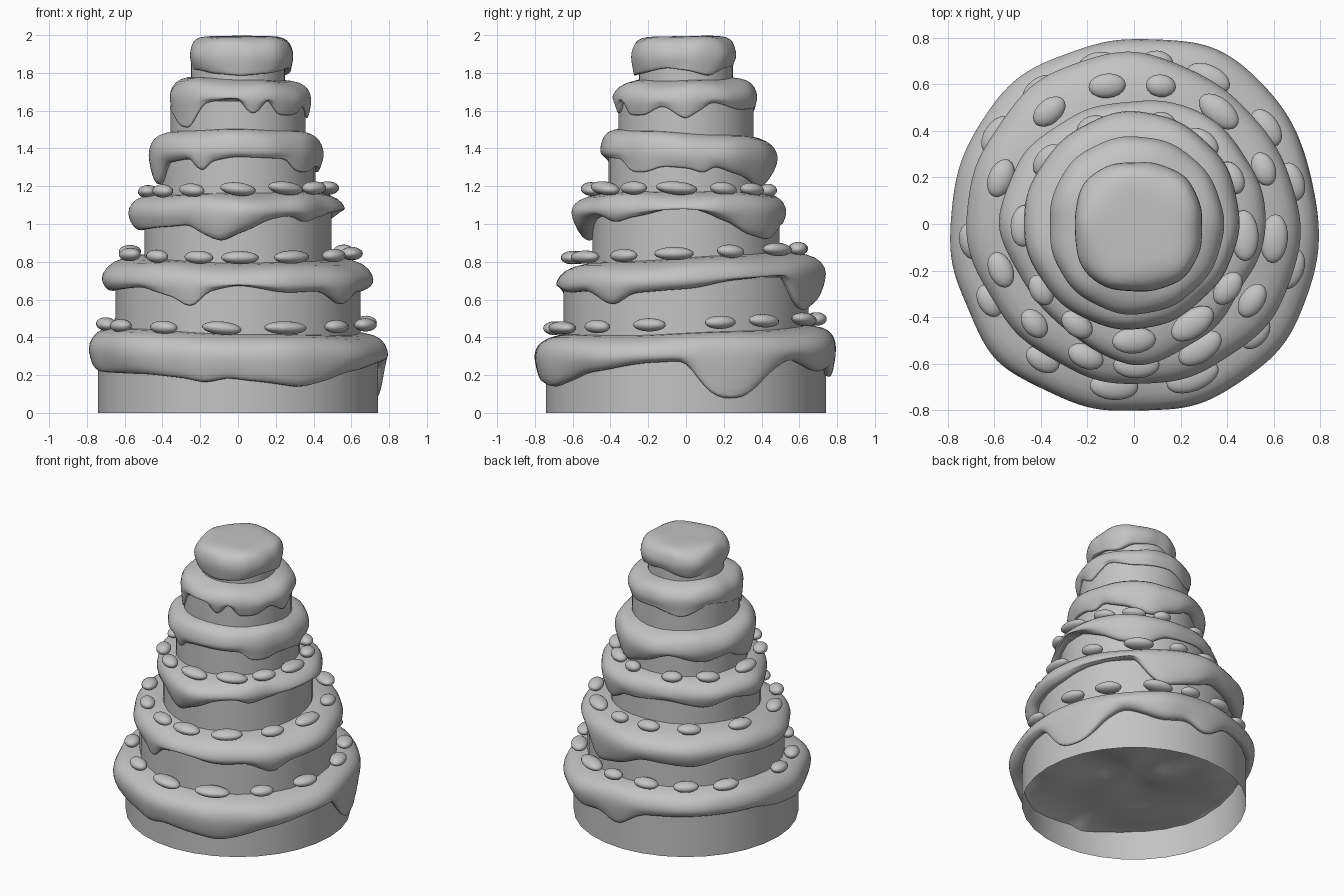
import bpy, bmesh, math, random
from mathutils import Matrix

if "Cube" in bpy.data.objects:
    bpy.data.objects.remove(bpy.data.objects["Cube"])

random.seed(4)
grey = bpy.data.materials.new("plain_grey")
grey.diffuse_color = (0.55, 0.55, 0.55, 1)
grey.use_nodes = True
grey.node_tree.nodes["Principled BSDF"].inputs["Base Color"].default_value = grey.diffuse_color


def finish(bm, name, subdivide=False):
    bmesh.ops.recalc_face_normals(bm, faces=bm.faces)
    mesh = bpy.data.meshes.new(name)
    bm.to_mesh(mesh)
    bm.free()
    mesh.materials.append(grey)
    for p in mesh.polygons:
        p.use_smooth = True
    ob = bpy.data.objects.new(name, mesh)
    bpy.context.collection.objects.link(ob)
    if subdivide:
        mod = ob.modifiers.new("soften", 'SUBSURF')
        mod.levels = mod.render_levels = 1
    return ob


def around(table, ang):
    """Smooth periodic interpolation of (angle, value) pairs."""
    pts = table + [(table[0][0] + 360, table[0][1])]
    if ang < pts[0][0]:
        ang += 360
    for (a0, z0), (a1, z1) in zip(pts, pts[1:]):
        if a0 <= ang <= a1:
            t = (ang - a0) / (a1 - a0)
            t = .4 * t + .6 * t * t * (3 - 2 * t)
            return z0 + (z1 - z0) * t
    return pts[-1][1]


def cake_wall(name, r, z0, z1):
    """Open round tube."""
    bm = bmesh.new()
    bmesh.ops.create_cone(bm, cap_ends=False, segments=32, radius1=r, radius2=r,
                          depth=z1 - z0, matrix=Matrix.Translation((0, 0, (z0 + z1) / 2)))
    finish(bm, name)


def icing(name, top, r_in, wall, body, tilt, radii, table, centre=(0, 0)):
    """Lumpy closed cap; radii shapes the rim, table the lower edge."""
    n = 72
    step = 360 / len(radii)
    rim = [(-180 + step * k, r) for k, r in enumerate(radii)]
    bm = bmesh.new()
    mean = sum(z for a, z in table) / len(table)
    ph = [random.uniform(0, 6.28) for _ in range(3)]
    rings = []
    for i in range(n):
        a = 2 * math.pi * i / n
        deg = (math.degrees(a) + 180) % 360 - 180
        low = around(table, deg) - .008
        R = around(rim, deg) * (1 + .006 * math.sin(11 * a + ph[2]))
        c, s = math.cos(a), math.sin(a)
        up = top + tilt[0] * r_in * c + tilt[1] * r_in * s
        wav = .008 * math.sin(5 * a + ph[1])
        edge = up - body * .62
        inner = max(low + .025, mean - .06)
        profile = [
            (r_in * .5, up), (r_in * .96, up),
            (r_in + (R - r_in) * .62, up - body * .13 + wav),
            (r_in + (R - r_in) * .92, up - body * .33 + wav),
            (R + .006, edge),
            (R - (R - wall) * .15, edge + (low - edge) * .55),
            (R - (R - wall) * .35, low + .012),
            (wall + .018, low - .004),
            (wall - .02, inner),
            (wall * .75, mean + .03 * math.sin(4 * a + ph[0])),
            (wall * .4, mean + .03 + .03 * math.sin(3 * a + ph[2]))]
        rings.append([bm.verts.new((centre[0] + r * c, centre[1] + r * s, z))
                      if k < 5 else
                      bm.verts.new((centre[0] * (r > wall) + r * c,
                                    centre[1] * (r > wall) + r * s, z))
                      for k, (r, z) in enumerate(profile)])
    crown = bm.verts.new((centre[0], centre[1], top))
    under = bm.verts.new((0, 0, mean + .03))
    for i in range(n):
        p, q = rings[i], rings[(i + 1) % n]
        for j in range(len(p) - 1):
            bm.faces.new((p[j], p[j + 1], q[j + 1], q[j]))
        bm.faces.new((crown, p[0], q[0]))
        bm.faces.new((under, q[-1], p[-1]))
    finish(bm, name, True)


def beads(name, r, z, tilt, spots, shift=0):
    """Flattened oval sweets; spots holds (angle, half length)."""
    bm = bmesh.new()
    for deg, length in spots:
        a = math.radians(deg)
        x, y = r * math.cos(a), r * math.sin(a) + shift
        m = (Matrix.Translation((x, y, z + tilt[0] * x + tilt[1] * y))
             @ Matrix.Rotation(a + math.pi / 2 + random.uniform(-.1, .1), 4, 'Z')
             @ Matrix.Rotation(random.uniform(-.05, .12), 4, 'Y')
             @ Matrix.Diagonal((length, .03 + length * .28, .035, 1)))
        bmesh.ops.create_uvsphere(bm, u_segments=20, v_segments=12, radius=1, matrix=m)
    finish(bm, name)


# Tier walls
for k, (r, z0, z1) in enumerate([(.74, 0, .3), (.648, .32, .72), (.495, .7, 1.08),
                                 (.41, 1.08, 1.38), (.357, 1.36, 1.65), (.25, 1.67, 1.9)]):
    cake_wall("tier_wall_%d" % (k + 1), r, z0, z1)

# Icing on each tier, bottom to top; rim radii start at the left side, evenly spaced
icing("icing_1", .45, .65, .74, .2, (-.03, .035),
      [.79, .80, .83, .81, .805, .82, .825, .81, .79, .79, .82, .83, .79, .79, .80, .785],
      [(-180, .26), (-160, .22), (-130, .21), (-112, .19), (-103, .16), (-95, .19), (-82, .17),
       (-64, .14), (-54, .17), (-42, .22), (-15, .27), (0, .28), (4, .2), (8, .11), (17, .07),
       (28, .1), (32, .2), (45, .29), (65, .22), (78, .25), (88, .18), (103, .3), (135, .31),
       (160, .31)])
icing("icing_2", .832, .5, .648, .2, (-.01, .06),
      [.725, .69, .68, .69, .70, .72, .715, .69, .695, .74, .74, .72],
      [(-175, .65), (-140, .67), (-121, .62), (-112, .55), (-104, .65), (-90, .68), (-67, .64),
       (-50, .65), (-35, .57), (-25, .64), (0, .66), (24, .71), (52, .74), (57, .61), (66, .54),
       (85, .59), (100, .66), (130, .63), (150, .68)])
icing("icing_3", 1.17, .41, .495, .17, (.02, .0),
      [.58, .53, .54, .61, .57, .535, .57, .56, .56, .525, .53, .56],
      [(-175, .97), (-137, .99), (-120, 1.0), (-111, .95), (-100, .91), (-88, .96), (-70, 1.03),
       (-58, 1.05), (-47, 1.01), (-35, 1.04), (0, 1.1), (10, 1.07), (24, 1.02), (40, .95),
       (57, .92), (75, 1.0), (110, 1.03), (140, .98), (160, 1.02)])
icing("icing_4", 1.49, .36, .41, .2, (0, -.055),
      [.475, .46, .452, .435, .45, .47, .485, .47],
      [(-165, 1.21), (-150, 1.33), (-125, 1.35), (-117, 1.27), (-109, 1.34), (-92, 1.36),
       (-53, 1.35), (-43, 1.28), (-30, 1.28), (-17, 1.31), (2, 1.3), (13, 1.27), (20, 1.31),
       (39, 1.27), (65, 1.2), (85, 1.25), (110, 1.32), (140, 1.27), (165, 1.3), (180, 1.24)])
icing("icing_5", 1.775, .25, .35, .17, (-.04, .02),
      [.36, .38, .388, .385, .385, .38, .375, .375],
      [(-165, 1.6), (-145, 1.52), (-135, 1.51), (-125, 1.6), (-118, 1.65), (-90, 1.67),
       (-80, 1.59), (-74, 1.59), (-65, 1.67), (-54, 1.58), (-38, 1.58), (-20, 1.63), (0, 1.56),
       (10, 1.6), (22, 1.65), (50, 1.61), (90, 1.62), (120, 1.57), (150, 1.65)])
icing("icing_6", 1.995, .21, .245, .17, (.0, .01),
      [.27, .30, .275, .29, .27, .29, .275, .30],
      [(-150, 1.82), (-120, 1.8), (-90, 1.79), (-60, 1.8), (-20, 1.83), (0, 1.82), (30, 1.79),
       (55, 1.83), (90, 1.85), (130, 1.8), (170, 1.83)], (.02, -.012))

# Oval sweets on the three lower tiers
beads("sweets_1", .702, .473, (0, .035),
      [(15, .085), (36, .09), (63, .1), (82, .07), (103, .085), (125, .085), (147, .09),
       (186, .08), (208, .075), (236, .078), (263, .105), (291, .118), (318, .078), (344, .09)])
beads("sweets_2", .605, .846, (0, .04),
      [(-161, .08), (-135, .07), (-110, .08), (-89, .1), (-62, .105), (-33, .08), (-6, .105),
       (23, .075), (53, .1), (79, .065), (101, .08), (127, .08), (161, .085)])
beads("sweets_3", .475, 1.18, (.02, -.01),
      [(-147, .07), (-121, .075), (-90, .095), (-58, .105), (-32, .08), (-3, .11), (28, .075),
       (52, .08), (75, .06), (112, .07), (141, .08), (178, .09)], -.025)
